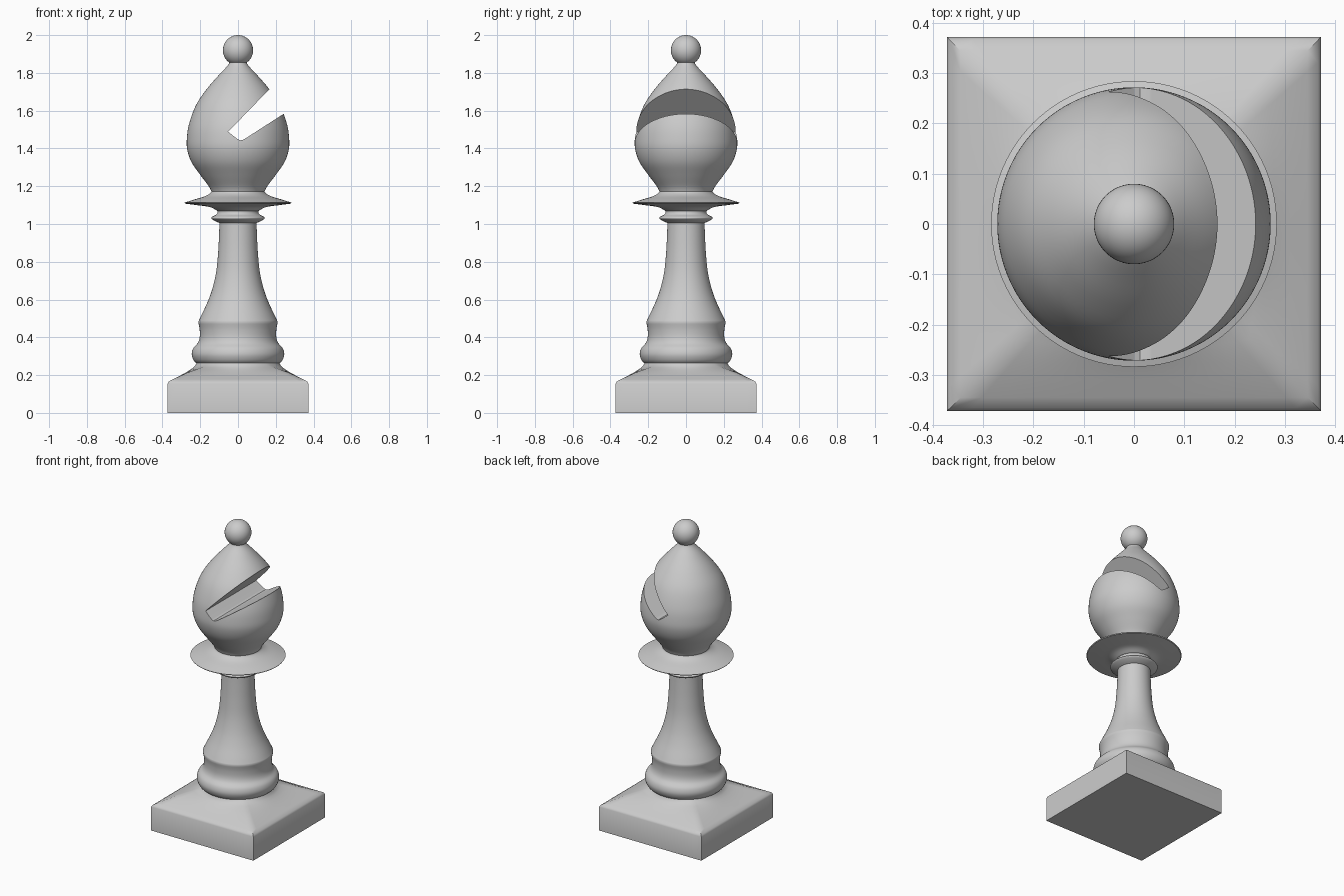
import bpy, bmesh
from math import sin, cos, pi

if "Cube" in bpy.data.objects:
    bpy.data.objects.remove(bpy.data.objects["Cube"])

SEG = 96


def spline(pts, steps=5):
    """Smooth profile curve through (radius, z) points."""
    p = [pts[0]] + pts + [pts[-1]]
    out = []
    for a, b, c, d in zip(p, p[1:], p[2:], p[3:]):
        for k in range(steps):
            t = k / steps
            out.append(tuple(0.5 * (2 * b[i] + (c[i] - a[i]) * t
                       + (2 * a[i] - 5 * b[i] + 4 * c[i] - d[i]) * t * t
                       + (3 * b[i] - a[i] - 3 * c[i] + d[i]) * t ** 3) for i in (0, 1)))
    return out + [pts[-1]]


def finish(ob, angle=0.6):
    bpy.ops.object.select_all(action='DESELECT')
    ob.select_set(True)
    bpy.context.view_layer.objects.active = ob
    bpy.ops.object.shade_smooth_by_angle(angle=angle)


def make(name, bm):
    bmesh.ops.recalc_face_normals(bm, faces=bm.faces)
    me = bpy.data.meshes.new(name)
    bm.to_mesh(me)
    bm.free()
    ob = bpy.data.objects.new(name, me)
    bpy.context.collection.objects.link(ob)
    return ob


def lathe(name, profile):
    """Revolve (radius, z[, squareness]) rings into a capped solid."""
    bm = bmesh.new()
    rings = []
    for r, z, *s in profile:
        s = s[0] if s else 0
        ring = []
        for i in range(SEG):
            c, n = cos(2 * pi * i / SEG), sin(2 * pi * i / SEG)
            k = r * (1 - s + s / max(abs(c), abs(n)))
            ring.append(bm.verts.new((k * c, k * n, z)))
        rings.append(ring)
    for a, b in zip(rings, rings[1:]):
        for i in range(SEG):
            j = (i + 1) % SEG
            bm.faces.new((a[i], a[j], b[j], b[i]))
    bm.faces.new(rings[0])
    bm.faces.new(rings[-1])
    ob = make(name, bm)
    finish(ob)
    return ob


# Square plinth whose sloped top blends into the round stem
lathe("plinth", [(0.372, 0, 1), (0.372, 0.155, 1), (0.366, 0.166, 1), (0.345, 0.178, 1),
                 (0.31, 0.195, .97), (0.28, 0.212, .88), (0.255, 0.227, .65),
                 (0.237, 0.24, .35), (0.226, 0.252, .1), (0.22, 0.265, 0)])

# Foot moulding and tapering stem
foot = spline([(0.22, 0.262), (0.236, 0.28), (0.245, 0.31), (0.237, 0.342), (0.213, 0.37),
               (0.203, 0.4), (0.203, 0.44), (0.209, 0.475)])
stem = spline([(0.209, 0.485), (0.195, 0.515), (0.162, 0.585), (0.135, 0.66), (0.115, 0.75),
               (0.105, 0.85), (0.1, 0.95), (0.098, 1.015)])
lathe("stem", foot + stem)

# Small neck ring
lathe("neck_ring", spline([(0.098, 1.005), (0.12, 1.015), (0.14, 1.028), (0.137, 1.038),
                           (0.115, 1.05), (0.108, 1.065), (0.112, 1.09)]))

# Wide thin collar
lathe("collar", spline([(0.11, 1.07), (0.15, 1.09), (0.22, 1.1), (0.28, 1.108)])
      + spline([(0.284, 1.113), (0.23, 1.13), (0.175, 1.147), (0.145, 1.165), (0.14, 1.18)]))

# Mitre-shaped head
head = lathe("head", spline([(0.14, 1.17), (0.155, 1.2), (0.2, 1.26), (0.245, 1.325),
                             (0.268, 1.39), (0.271, 1.45), (0.259, 1.53), (0.222, 1.63),
                             (0.165, 1.715), (0.1, 1.79), (0.058, 1.835), (0.046, 1.855),
                             (0.05, 1.87)]))

# Angled notch cut right through the head
bm = bmesh.new()
face = bm.faces.new([bm.verts.new((x, -0.5, z)) for x, z in
                     [(-0.052, 1.488), (-0.02, 1.463), (0.0, 1.448), (0.012, 1.443),
                      (0.03, 1.447), (0.54, 1.775), (0.37, 1.925)]])
ext = bmesh.ops.extrude_face_region(bm, geom=[face])
for v in ext["geom"]:
    if isinstance(v, bmesh.types.BMVert):
        v.co.y = 0.5
cutter = make("notch_cutter", bm)
cutter.hide_render = True
mod = head.modifiers.new("notch", 'BOOLEAN')
mod.operation = 'DIFFERENCE'
mod.solver = 'EXACT'
mod.object = cutter
bpy.context.view_layer.objects.active = head
bpy.ops.object.modifier_apply(modifier=mod.name)
bpy.data.objects.remove(cutter)
finish(head)

# Ball on top
bpy.ops.mesh.primitive_uv_sphere_add(segments=48, ring_count=24, radius=0.08, location=(0, 0, 1.92))
ball = bpy.context.object
ball.name = "top_ball"
finish(ball)
